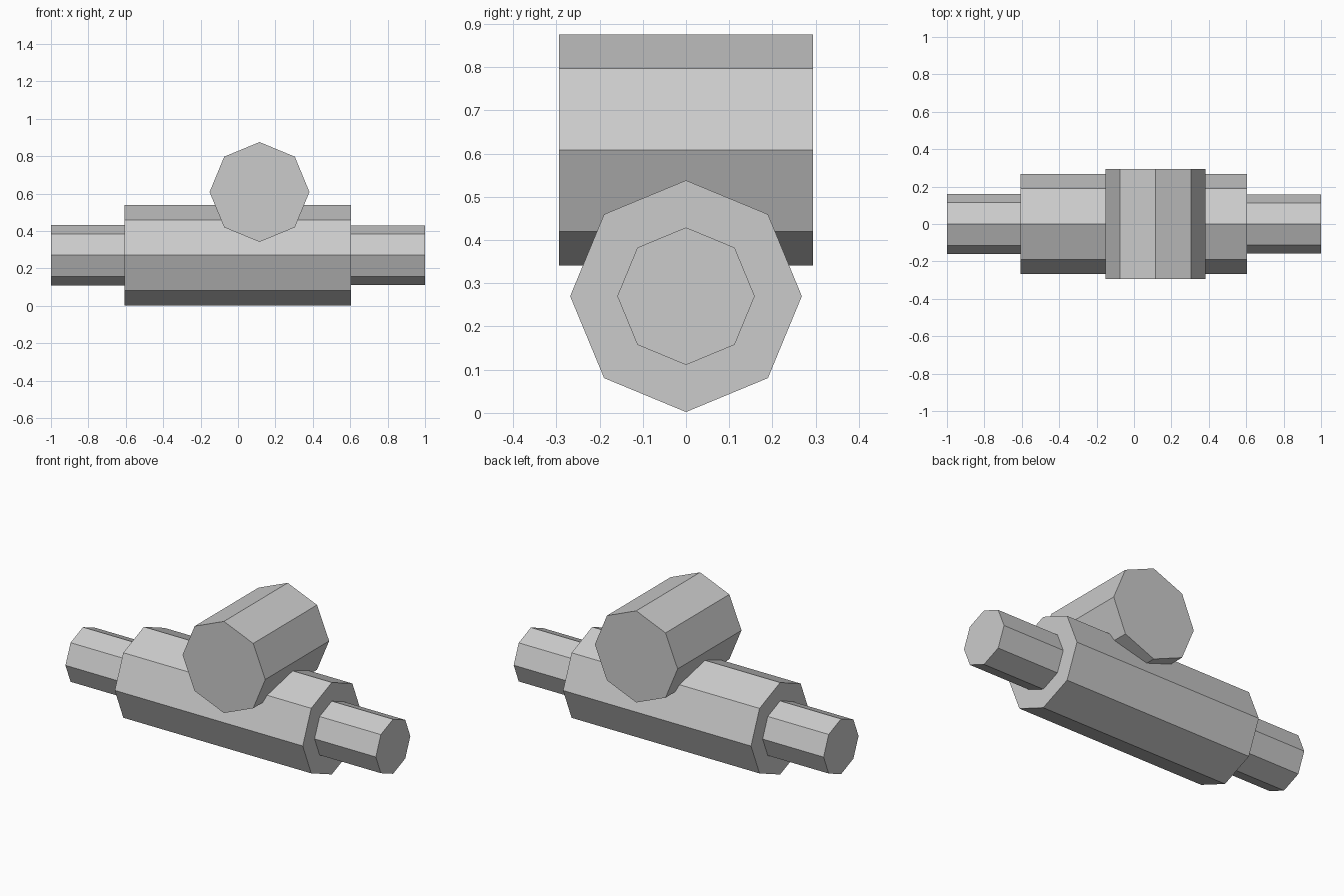
import bpy
from math import pi

cube = bpy.data.objects.get("Cube")
if cube:
    bpy.data.objects.remove(cube, do_unlink=True)

# Single flat material
GREY = (0.6, 0.6, 0.6, 1)
mat = bpy.data.materials.new("plain grey")
mat.use_nodes = True
mat.diffuse_color = GREY
mat.node_tree.nodes["Principled BSDF"].inputs["Base Color"].default_value = GREY


def octagon_bar(name, axis, start, end, radius, x=0, z=0.27):
    """Eight-sided bar along x or y, with corners at its top and bottom."""
    mid = (start + end) / 2
    location = (mid, 0, z) if axis == "x" else (x, mid, z)
    rotation = (0, pi / 2, 0) if axis == "x" else (pi / 2, 0, 0)
    bpy.ops.mesh.primitive_cylinder_add(
        vertices=8, radius=radius, depth=end - start,
        location=location, rotation=rotation)
    obj = bpy.context.object
    obj.name = name
    obj.data.materials.append(mat)
    return obj


# Long body with a thinner stub at each end
octagon_bar("main_body", "x", -0.607, 0.605, 0.268)
octagon_bar("right_stub", "x", -1, -0.607, 0.161)
octagon_bar("left_stub", "x", 0.605, 1, 0.159)

# Cross drum sunk into the top of the body
octagon_bar("cross_drum", "y", -0.294, 0.294, 0.267, x=0.115, z=0.608)
